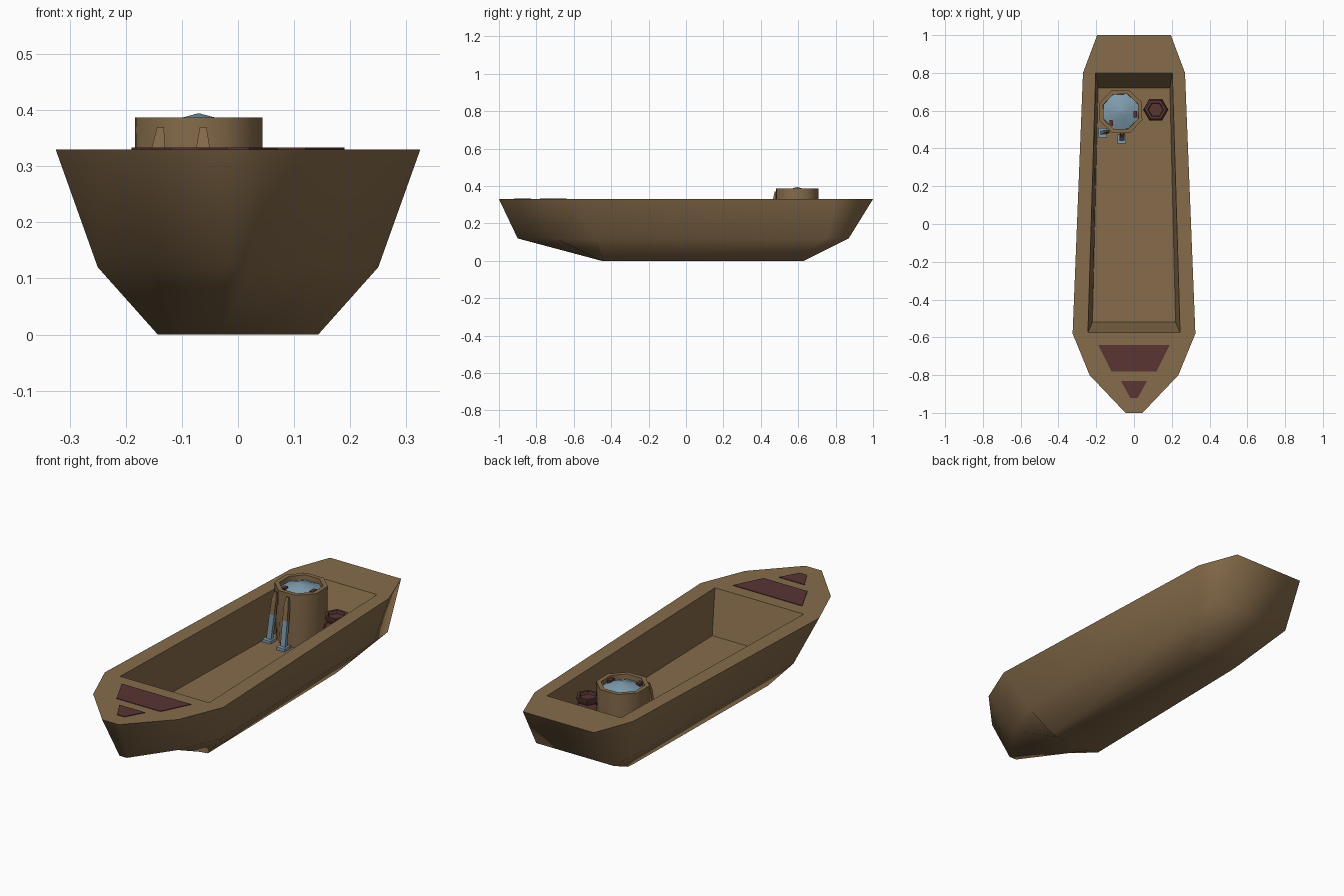
import bpy
from math import cos, sin, pi, radians

if "Cube" in bpy.data.objects:
    bpy.data.objects.remove(bpy.data.objects["Cube"], do_unlink=True)


def material(name, rgb):
    m = bpy.data.materials.new(name)
    m.use_nodes = True
    m.diffuse_color = (*rgb, 1)
    m.node_tree.nodes["Principled BSDF"].inputs["Base Color"].default_value = (*rgb, 1)
    return m


WOOD = material("brown wood", (0.24, 0.15, 0.07))
RED = material("dark red", (0.10, 0.035, 0.033))
BLUE = material("blue grey", (0.21, 0.33, 0.42))


def build(name, verts, faces, mats, smooth=0):
    """Make an object; smooth is the angle in degrees above which edges stay sharp."""
    me = bpy.data.meshes.new(name)
    me.from_pydata(verts, [], faces)
    for m in mats:
        me.materials.append(m)
    for p in me.polygons:
        p.use_smooth = smooth > 0
    if smooth:
        me.set_sharp_from_angle(angle=radians(smooth))
    ob = bpy.data.objects.new(name, me)
    bpy.context.collection.objects.link(ob)
    return ob


def ring(half, z):
    """Mirror a half outline (bow to stern) into a closed loop."""
    return [(x, y, z) for x, y in half] + [(-x, y, z) for x, y in reversed(half)]


def loft(rings, bottom=True, top=True):
    """Join equal-length loops, listed from low to high, with quads."""
    n = len(rings[0])
    verts = [v for r in rings for v in r]
    faces = [(k * n + i, k * n + (i + 1) % n, (k + 1) * n + (i + 1) % n, (k + 1) * n + i)
             for k in range(len(rings) - 1) for i in range(n)]
    if bottom:
        faces.append(tuple(reversed(range(n))))
    if top:
        faces.append(tuple(range(len(verts) - n, len(verts))))
    return verts, faces


def lathe(profile, n, centre, turn):
    """Loops of n points for each (radius, height) pair."""
    return [[(centre[0] + r * cos(turn + 2 * pi * i / n),
              centre[1] + r * sin(turn + 2 * pi * i / n), z) for i in range(n)]
            for r, z in profile]


# Hull shell
DECK_Z, FLOOR_Z = 0.33, 0.12
gunwale = [(0.045, -1), (0.235, -0.8), (0.325, -0.58), (0.27, 0.8), (0.195, 1)]
chine = [(0.02, -0.9), (0.16, -0.7), (0.25, -0.485), (0.222, 0.75), (0.213, 0.87)]
keel = [(0.03, -0.45), (0.1, -0.45), (0.143, -0.44), (0.126, 0.58), (0.122, 0.63)]
build("hull", *loft([ring(keel, 0), ring(chine, FLOOR_Z), ring(gunwale, DECK_Z)], top=False),
      [WOOD], 180)

# Deck with the sunken hold
rim = [(0.244, -0.575), (0.203, 0.8)]
floor = [(0.22, -0.52), (0.19, 0.72)]
verts = ring(gunwale, DECK_Z) + ring(rim, DECK_Z) + ring(floor, FLOOR_Z)
faces = [(0, 1, 2, 10, 13, 7, 8, 9), (2, 3, 11, 10), (3, 4, 5, 6, 12, 11), (6, 7, 13, 12)]
faces += [(10 + i, 10 + (i + 1) % 4, 14 + (i + 1) % 4, 14 + i) for i in range(4)]
faces.append((14, 15, 16, 17))
build("deck_and_hold", verts, faces, [WOOD])

# Painted bow patches
for name, half in (("bow_patch_large", [(0.12, -0.78), (0.19, -0.64)]),
                   ("bow_patch_small", [(0.02, -0.92), (0.07, -0.83)])):
    build(name, *loft([ring(half, DECK_Z), ring(half, DECK_Z + 0.003)]), [RED])

# Water tub
TUB = (-0.07, 0.595)
turn = radians(24)
build("tub", *loft(lathe([(0.114, FLOOR_Z), (0.121, 0.25), (0.122, 0.387),
                          (0.1, 0.387), (0.098, 0.34)], 8, TUB, turn), top=False),
      [WOOD], 60)
build("tub_water", *loft(lathe([(0.101, 0.362), (0.05, 0.382), (0.002, 0.394)], 8, TUB, turn)),
      [BLUE], 60)


def box(name, centre, size, mat):
    x, y, z = centre
    a, b, c = (s / 2 for s in size)
    loops = [[(x + i * a, y + j * b, z + k * c)
              for i, j in ((-1, -1), (1, -1), (1, 1), (-1, 1))] for k in (-1, 1)]
    return build(name, *loft(loops), [mat])


# Small red tabs inside the tub rim
box("tub_tab_front", (-0.12, 0.535, 0.374), (0.02, 0.03, 0.016), RED)
box("tub_tab_side", (0.006, 0.582, 0.374), (0.018, 0.035, 0.016), RED)

# Hexagonal pot
build("pot", *loft(lathe([(0.05, FLOOR_Z), (0.067, 0.165), (0.066, 0.215), (0.043, 0.25),
                          (0.056, 0.272), (0.056, 0.283), (0.042, 0.283), (0.038, 0.27)],
                         6, (0.115, 0.605), 0)), [RED], 40)


# Tools leaning on the tub: blue lower part, wooden handle
def tool(name, foot, tip, bend):
    loops = []
    for t, w in ((0, 0.026), (0.55, 0.026), (0.85, 0.024), (1, 0.012)):
        x = foot[0] + (tip[0] - foot[0]) * t ** bend
        y = foot[1] + (tip[1] - foot[1]) * t
        z = FLOOR_Z + 0.004 + (tip[2] - FLOOR_Z) * t
        loops.append([(x + i * w / 2, y + j * w / 3, z)
                      for i, j in ((-1, -1), (1, -1), (1, 1), (-1, 1))])
    ob = build(name, *loft(loops), [BLUE, WOOD])
    for p in ob.data.polygons:
        p.material_index = int(p.center.z > 0.27)
    box(name + "_foot", (foot[0], foot[1], FLOOR_Z + 0.009), (0.045, 0.05, 0.014), BLUE)


tool("left_tool", (-0.065, 0.45), (-0.062, 0.478, 0.366), 1)
tool("right_tool", (-0.165, 0.482), (-0.138, 0.492, 0.366), 1)
